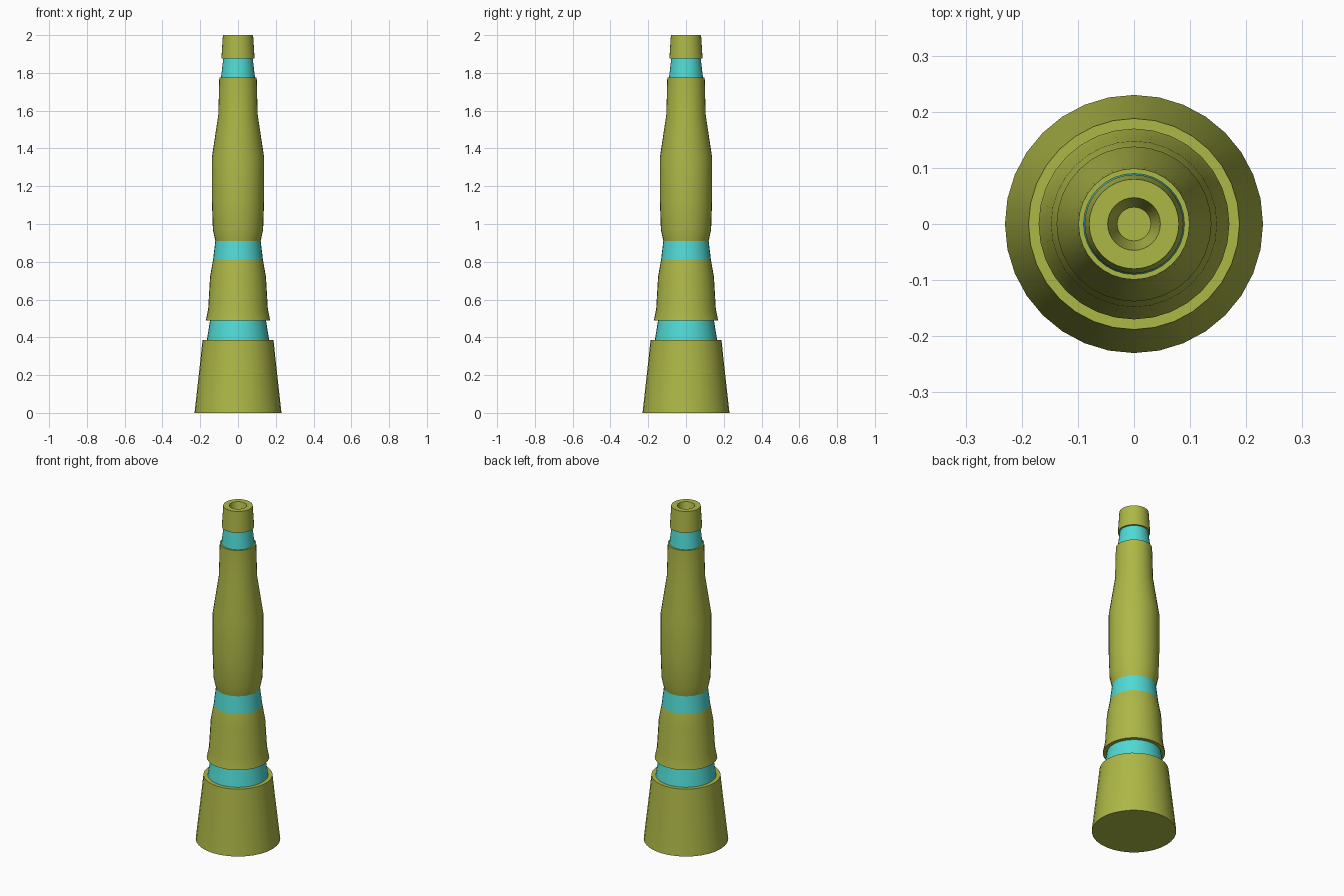
import bpy, bmesh, math

if "Cube" in bpy.data.objects:
    bpy.data.objects.remove(bpy.data.objects["Cube"])

SEG = 32

def material(name, col):
    m = bpy.data.materials.new(name)
    m.diffuse_color = (*col, 1)
    m.use_nodes = True
    m.node_tree.nodes["Principled BSDF"].inputs["Base Color"].default_value = m.diffuse_color
    return m

olive = material("olive", (0.42, 0.475, 0.062))
cyan = material("cyan", (0.08, 0.70, 0.66))

def lathe(name, profile, mat):
    """Revolve (radius, z) points around z; both ends are capped."""
    bm = bmesh.new()
    rings = [[bm.verts.new((r * math.cos(2 * math.pi * i / SEG),
                            r * math.sin(2 * math.pi * i / SEG), z))
              for i in range(SEG)] for r, z in profile]
    for a, b in zip(rings, rings[1:]):
        for i in range(SEG):
            j = (i + 1) % SEG
            bm.faces.new((a[i], a[j], b[j], b[i]))
    bm.faces.new(rings[0][::-1])
    bm.faces.new(rings[-1])
    bmesh.ops.recalc_face_normals(bm, faces=bm.faces)
    me = bpy.data.meshes.new(name)
    bm.to_mesh(me)
    bm.free()
    me.materials.append(mat)
    ob = bpy.data.objects.new(name, me)
    bpy.context.collection.objects.link(ob)
    bpy.ops.object.select_all(action='DESELECT')
    ob.select_set(True)
    bpy.context.view_layer.objects.active = ob
    bpy.ops.object.shade_smooth_by_angle(angle=math.radians(35))
    return ob

# Wide foot of the shaft
lathe("base", [(0.23, 0), (0.20, 0.27), (0.188, 0.385)], olive)
# Coloured ring above the base
lathe("lower_band", [(0.165, 0.385), (0.148, 0.49)], cyan)
# Flared section
lathe("lower_shaft", [(0.17, 0.49), (0.158, 0.55), (0.148, 0.72), (0.132, 0.81)], olive)
# Coloured ring at the waist
lathe("middle_band", [(0.132, 0.81), (0.12, 0.91)], cyan)
# Long swelling body
lathe("upper_shaft", [(0.12, 0.91), (0.133, 0.97), (0.138, 1.12), (0.138, 1.355),
                      (0.104, 1.58), (0.099, 1.775)], olive)
# Coloured ring below the tip
lathe("upper_band", [(0.09, 1.775), (0.078, 1.875)], cyan)
# Tip with a tapered hole in the top
lathe("tip", [(0.088, 1.875), (0.08, 2.0), (0.047, 2.0), (0.03, 1.92)], olive)
